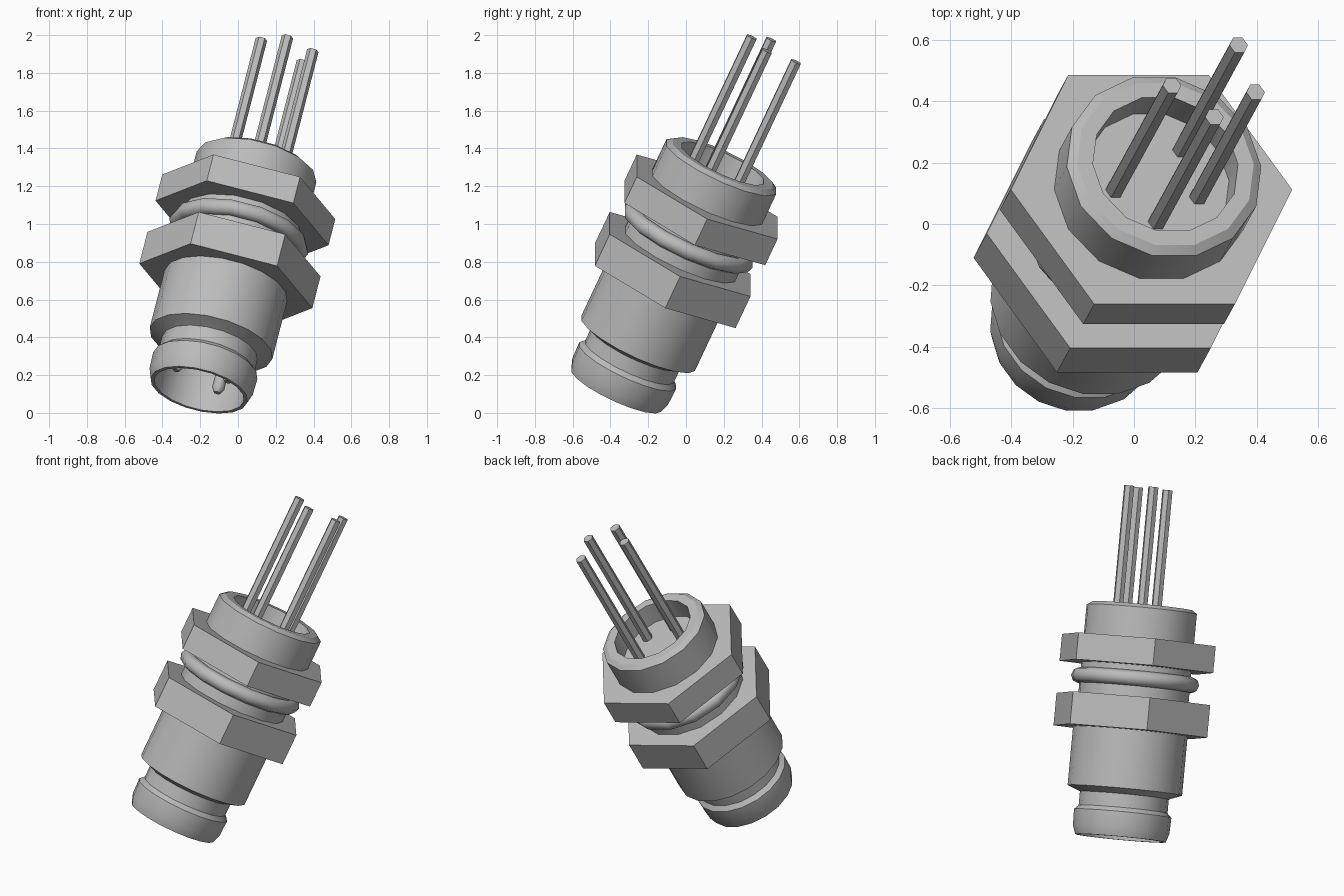
import bpy
import bmesh
import math
from mathutils import Matrix, Vector

cube = bpy.data.objects.get("Cube")
if cube:
    bpy.data.objects.remove(cube, do_unlink=True)

# Single grey metal
GREY = (0.5, 0.5, 0.5, 1.0)
metal = bpy.data.materials.new("grey metal")
metal.use_nodes = True
metal.diffuse_color = GREY
metal.node_tree.nodes["Principled BSDF"].inputs["Base Color"].default_value = GREY

# Tilted frame: local z runs along the connector, origin on the rear nut's face
axis = Vector((0.227, 0.415, 0.881)).normalized()
side = Vector((axis.z, 0, -axis.x)).normalized()
up = axis.cross(side)
frame = Matrix((side, up, axis)).transposed().to_4x4()
frame.translation = (0.057, 0.112, 1.144)


def lathe(name, profile, sides, turn=0.0, centre=(0, 0), closed=False, angle=30):
    """Spin (radius, height) points; cap both ends, or join them if closed."""
    bm = bmesh.new()
    rings = []
    for r, h in profile:
        ring = []
        for i in range(sides):
            a = turn + math.tau * i / sides
            ring.append(bm.verts.new((centre[0] + r * math.cos(a),
                                      centre[1] + r * math.sin(a), h)))
        rings.append(ring)
    pairs = list(zip(rings, rings[1:]))
    if closed:
        pairs.append((rings[-1], rings[0]))
    else:
        bm.faces.new(rings[0])
        bm.faces.new(rings[-1])
    for low, high in pairs:
        for i in range(sides):
            j = (i + 1) % sides
            bm.faces.new((low[i], low[j], high[j], high[i]))
    bmesh.ops.recalc_face_normals(bm, faces=bm.faces)
    mesh = bpy.data.meshes.new(name)
    bm.to_mesh(mesh)
    bm.free()
    mesh.materials.append(metal)
    obj = bpy.data.objects.new(name, mesh)
    bpy.context.collection.objects.link(obj)
    obj.matrix_world = frame
    bpy.ops.object.select_all(action='DESELECT')
    obj.select_set(True)
    bpy.context.view_layer.objects.active = obj
    bpy.ops.object.shade_smooth_by_angle(angle=math.radians(angle))
    return obj


# Rear collar with its recess, running down between the nuts
lathe("rear_collar", [(0.244, 0.07), (0.244, 0.2), (0.297, 0.2),
                      (0.327, 0.18), (0.327, -0.4)], 14)

# Two hexagonal nuts
lathe("rear_nut", [(0.473, -0.157), (0.473, 0)], 6)
lathe("front_nut", [(0.473, -0.535), (0.473, -0.345)], 6)

# Sealing ring between the nuts
seal = [(0.335 + 0.045 * math.cos(math.tau * k / 8),
         -0.235 + 0.045 * math.sin(math.tau * k / 8)) for k in range(8)]
lathe("sealing_ring", seal, 14, closed=True, angle=50)

# Front barrel: stepped outside, hollow socket inside
lathe("front_barrel", [(0.335, -0.45), (0.335, -0.88), (0.27, -0.905),
                       (0.26, -0.91), (0.26, -0.99), (0.285, -1.015),
                       (0.282, -1.11), (0.265, -1.16), (0.245, -1.16),
                       (0.24, -0.8)], 18)

# Wires at the rear and contact pins in the socket, on four of five places
for n, place in enumerate((0, 2, 3, 4), 1):
    a = math.radians(49 + 72 * place)
    spot = (0.147 * math.cos(a), 0.147 * math.sin(a))
    lathe(f"wire_{n}", [(0.031, 0.05), (0.031, 0.89)], 6, centre=spot)
    lathe(f"contact_pin_{n}", [(0.033, -0.78), (0.033, -1.075),
                               (0.018, -1.1)], 8, centre=spot, angle=50)
